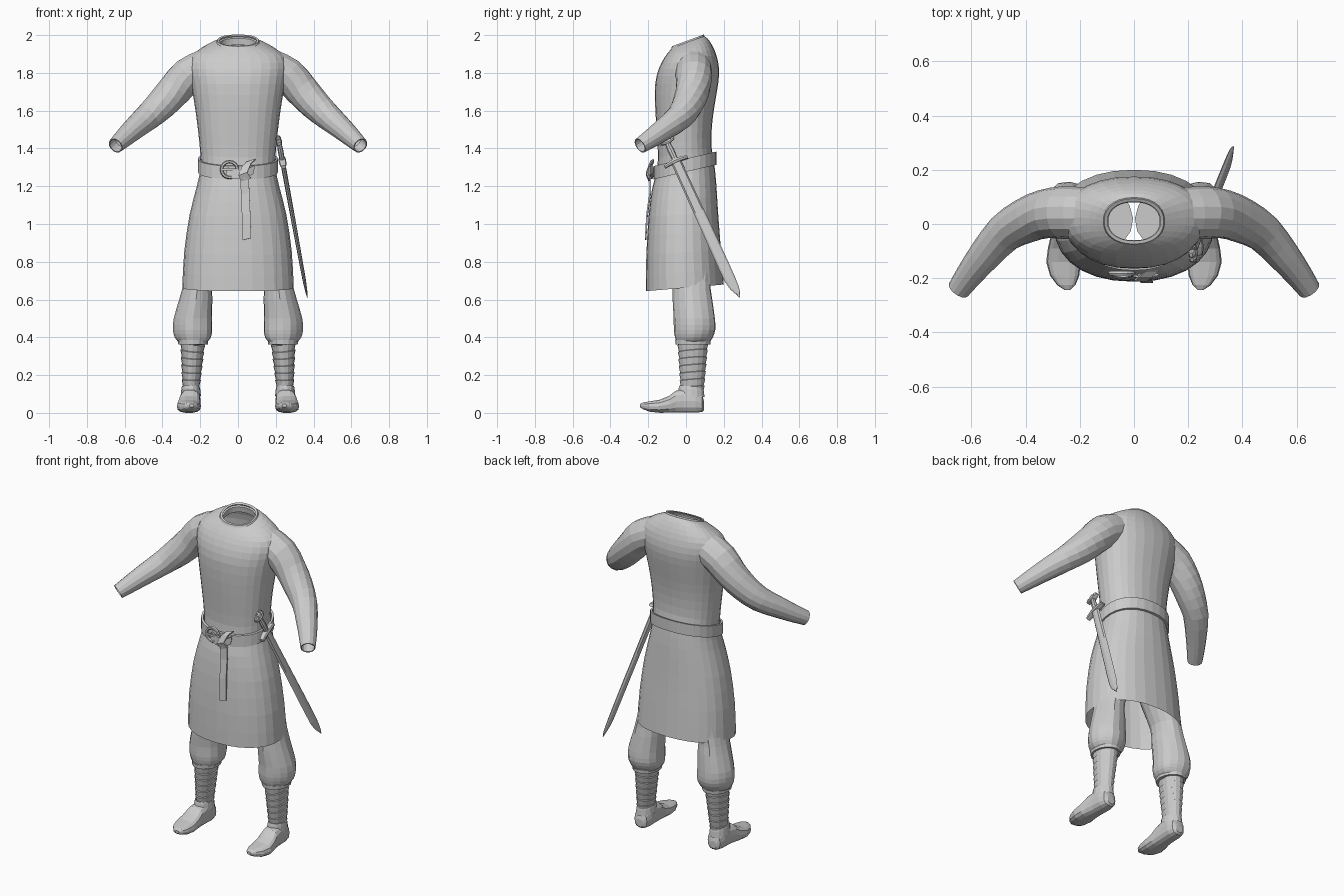
import bpy, bmesh
from math import sin, cos, pi, copysign
from mathutils import Vector as V

if "Cube" in bpy.data.objects:
    bpy.data.objects.remove(bpy.data.objects["Cube"])


def smooth(rows, k=2):
    """Catmull-Rom resample of a table of section values."""
    out = []
    for i in range(len(rows) - 1):
        a, b, c, d = (rows[max(0, min(len(rows) - 1, i + j))] for j in (-1, 0, 1, 2))
        for s in range(k):
            t = s / k
            out.append([q + .5 * t * (r - p + t * (2 * p - 5 * q + 4 * r - w + t * (3 * (q - r) + w - p)))
                        for p, q, r, w in zip(a, b, c, d)])
    return out + [list(rows[-1])]


def oval(c, u, v, rx, ry, n, e=1.0, fold=0, ph=0.0):
    """Superellipse ring of n points; e < 1 makes it boxier, fold adds ripples."""
    pts = []
    for i in range(n):
        a = 2 * pi * i / n
        ca, sa = cos(a), sin(a)
        f = 1 + fold * sin(5 * a + ph)
        pts.append(V(c) + V(u) * (rx * f * copysign(abs(ca) ** e, ca)) + V(v) * (ry * f * copysign(abs(sa) ** e, sa)))
    return pts


def loft(name, rings, caps=(False, False), closed=False):
    bm = bmesh.new()
    vs = [[bm.verts.new(p) for p in r] for r in rings]
    n = len(vs[0])
    pairs = list(zip(vs, vs[1:])) + ([(vs[-1], vs[0])] if closed else [])
    for a, b in pairs:
        for i in range(n):
            j = (i + 1) % n
            bm.faces.new((a[i], a[j], b[j], b[i]))
    if caps[0]:
        bm.faces.new(vs[0])
    if caps[1]:
        bm.faces.new(vs[-1])
    bmesh.ops.recalc_face_normals(bm, faces=bm.faces)
    me = bpy.data.meshes.new(name)
    bm.to_mesh(me)
    bm.free()
    ob = bpy.data.objects.new(name, me)
    bpy.context.collection.objects.link(ob)
    return ob


def ribbon(name, pts, side, w, th=.008):
    """Flat strap along a path; side is the width direction."""
    rings, side = [], V(side).normalized()
    for i, p in enumerate(pts):
        d = (V(pts[min(i + 1, len(pts) - 1)]) - V(pts[max(i - 1, 0)])).normalized()
        nrm = d.cross(side).normalized()
        rings.append([V(p) + side * (a * w / 2) + nrm * (b * th / 2)
                      for a, b in ((-1, -1), (1, -1), (1, 1), (-1, 1))])
    return loft(name, rings, (True, True))


X, Y, Z = V((1, 0, 0)), V((0, 1, 0)), V((0, 0, 1))

# Tunic body: z, half width, front y, back y, tilt
body = [(.662, .295, -.213, .200, .085), (.85, .285, -.210, .185, .07), (1.05, .256, -.198, .170, .05),
        (1.2, .218, -.180, .160, .1), (1.30, .198, -.158, .148, .2), (1.38, .200, -.148, .135, .2),
        (1.5, .212, -.155, .137, .1), (1.62, .228, -.163, .150, 0), (1.74, .248, -.163, .170, 0),
        (1.82, .262, -.145, .175, 0), (1.885, .25, -.115, .162, .04), (1.93, .195, -.090, .138, .15),
        (1.956, .14, -.078, .112, .3), (1.965, .108, -.072, .092, .37)]


def body_ring(z, hw, yf, yb, tilt, grow=0.0, n=28):
    yc = (yf + yb) / 2
    return oval((0, yc, z), X, V((0, 1, tilt)), hw + grow, (yb - yf) / 2 + grow, n, .9)


rings = [body_ring(*r) for r in smooth(body)]
rings += [body_ring(1.957, .095, -.06, .08, .37), body_ring(1.92, .1, -.065, .085, .37)]
loft("tunic_body", rings)

# Neck binding
neck = [(1.958, .104, -.068, .088), (1.962, .114, -.078, .098), (1.972, .110, -.074, .094), (1.970, .098, -.062, .082)]
loft("neck_binding", [body_ring(*r, .37) for r in neck], closed=True)

# Sleeves: x, y, z, radius
arm = [(.18, .04, 1.83, .095), (.265, .042, 1.785, .097), (.335, .036, 1.71, .09), (.405, .01, 1.635, .083),
       (.48, -.035, 1.565, .072), (.555, -.12, 1.50, .06), (.61, -.19, 1.45, .05), (.648, -.243, 1.415, .042)]
for s, side in ((1, "left"), (-1, "right")):
    rows = smooth(arm)
    rings = []
    for i, r in enumerate(rows):
        d = V(rows[min(i + 1, len(rows) - 1)][:3]) - V(rows[max(i - 1, 0)][:3])
        d.normalize()
        u = d.cross(Z).normalized()
        rings.append(oval(r[:3], u, u.cross(d), r[3], r[3], 14))
    end = V(rows[-1][:3])
    rings += [oval(end, u, u.cross(d), .036, .036, 14), oval(end - d * .06, u, u.cross(d), .038, .038, 14)]
    for r in rings:
        for p in r:
            p.x *= s
    loft(side + "_sleeve", rings)

# Belt around the waist
b = (.200, -.160, .150, .23)
loft("belt", [body_ring(z, *b, grow=g) for z, g in ((1.275, .0), (1.275, .012), (1.345, .012), (1.345, .0))], closed=True)

# Buckle ring, prong, knotted belt end and hanging tail
c = V((-.045, -.182, 1.288))
rings = []
for i in range(16):
    a = 2 * pi * i / 16
    o = X * cos(a) + Z * sin(a)
    rings.append(oval(c + o * .042, o, Y, .009, .009, 6))
loft("buckle_ring", rings, closed=True)
ribbon("buckle_prong", [(-.09, -.186, 1.288), (-.04, -.194, 1.29), (.005, -.186, 1.288)], Z, .012)
ribbon("belt_knot", [(-.06, -.176, 1.275), (-.01, -.19, 1.262), (.04, -.200, 1.262), (.085, -.185, 1.29)], (.2, 0, 1), .05)
ribbon("belt_loop", [(.07, -.172, 1.335), (.045, -.192, 1.31), (.025, -.208, 1.265), (.045, -.195, 1.235)], (1, 0, .35), .05)
ribbon("belt_tail", [(.035, -.188, 1.25), (.038, -.190, 1.16), (.043, -.206, 1.05), (.047, -.214, .92)], (1, 0, .25), .046)

# Trousers, leg wraps and shoes
leg = [(.98, .11, .02, .105, .12), (.85, .155, .03, .098, .115), (.70, .207, .03, .077, .1),
       (.60, .222, .036, .088, .105), (.5, .237, .045, .101, .109), (.44, .238, .046, .104, .11),
       (.40, .237, .042, .096, .1), (.375, .237, .038, .076, .088), (.36, .238, .036, .06, .078)]
# Shoe: y, x, half width, bottom z, top z
shoe = [(.096, .25, .022, .015, .06), (.085, .25, .042, .004, .10), (.05, .25, .052, 0, .125),
        (-.01, .252, .052, 0, .128), (-.055, .255, .055, 0, .118), (-.09, .258, .06, 0, .09),
        (-.14, .26, .064, 0, .07), (-.19, .256, .054, .005, .062), (-.225, .25, .034, .018, .056),
        (-.243, .246, .012, .03, .048)]
for s, side in ((1, "left"), (-1, "right")):
    loft(side + "_trouser_leg", [oval((s * x, y, z), X, Y, rx, ry, 16, 1, .025, s * z * 4)
                                 for z, x, y, rx, ry in smooth(leg)], (True, True))
    band = [(.362, .064, .08), (.362, .078, .092), (.385, .080, .094), (.385, .066, .082)]
    loft(side + "_knee_band", [oval((s * .238, .037, z), X, Y, rx, ry, 16) for z, rx, ry in band], closed=True)
    rings = []
    for i in range(7):
        for t, lip in ((0, .003), (.92, -.002)):
            f = (i + t) / 7
            tilt = .12 * s * (1 - f)
            rings.append(oval((s * (.240 + .01 * f), .037 - .004 * f, .365 - .265 * f), V((1, 0, tilt)), V((0, 1, .08)),
                              .063 - .021 * f + lip, .079 - .02 * f + lip, 16))
    loft(side + "_leg_wraps", rings, (True, True))
    loft(side + "_shoe", [oval((s * x, y, (z0 + z1) / 2), X, Z, hw, (z1 - z0) / 2, 14, .75)
                          for y, x, hw, z0, z1 in shoe], (True, True))
    collar = [(.09, .054, .072), (.125, .05, .068), (.14, .047, .064), (.14, .04, .056)]
    loft(side + "_shoe_collar", [oval((s * .25, .028, z), X, V((0, 1, -.1)), rx, ry, 14) for z, rx, ry in collar])

# Sword frame: origin at the guard, D along the blade, W across it, T through it
O = V((.235, -.055, 1.335))
tip = V((.368, .278, .608))
L = (tip - O).length
D = (tip - O).normalized()
W = (Y - D * Y.dot(D)).normalized()
T = D.cross(W).normalized()


def along(name, rows, n, e=1.0):
    """Loft along the sword: distance, half width, half thickness, sideways shift."""
    return loft(name, [oval(O + D * d + W * sh, W, T, w, t, n, e) for d, w, t, sh in rows], (True, True))


along("sword_blade", [(0, .027, .013, 0), (.3, .029, .012, 0), (.6, .031, .010, 0), (.70, .030, .009, 0),
                      (.75, .024, .007, .003), (.785, .013, .005, .008), (L, .002, .002, .008)], 8)
along("sword_grip", [(-.105, .014, .012, 0), (-.06, .018, .015, 0), (-.01, .016, .014, 0)], 8)


def crossbar(name, d, half, th, thick, bend):
    loft(name, [oval(O + D * (d + bend * k * k) + W * (half * k), D, T, th * (1 - .3 * k * k), thick * (1 - .3 * k * k), 8, .6)
                for k in (-1, -.8, -.4, 0, .4, .8, 1)], (True, True))


crossbar("sword_guard", 0, .066, .013, .02, .008)
crossbar("sword_upper_guard", -.108, .04, .010, .017, -.008)
for name, sh, r in (("middle", 0, .022), ("front", -.024, .016), ("back", .024, .016)):
    along("pommel_lobe_" + name, [(-.112, r, .015, sh), (-.112 - r * .9, r * .9, .014, sh),
                                  (-.112 - r * 1.6, r * .4, .006, sh)], 8)
